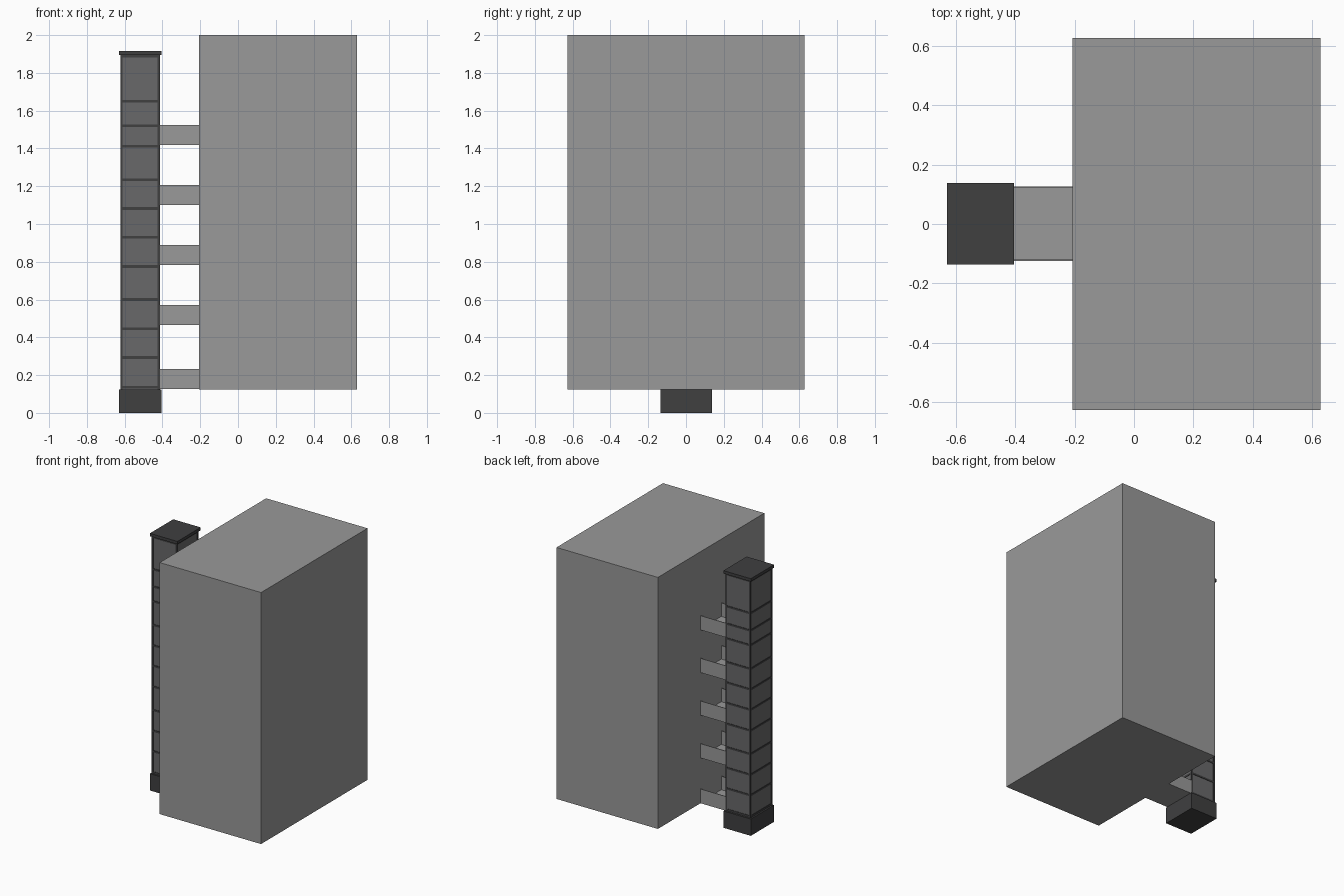
import bpy, bmesh
from mathutils import Matrix, Vector

if "Cube" in bpy.data.objects:
    bpy.data.objects.remove(bpy.data.objects["Cube"])


def material(name, v):
    m = bpy.data.materials.new(name)
    m.diffuse_color = (v, v, v * 1.02, 1)
    return m


DARK = material("dark_metal", 0.05)
PANEL = material("panel_grey", 0.14)
WALL = material("wall_grey", 0.32)
WALL.diffuse_color = (0.32, 0.32, 0.32, 1)


def boxes(name, spans, mat):
    """One object made of boxes given as (x0, x1, y0, y1, z0, z1)."""
    bm = bmesh.new()
    for x0, x1, y0, y1, z0, z1 in spans:
        centre = Vector((x0 + x1, y0 + y1, z0 + z1)) / 2
        size = Matrix.Diagonal((x1 - x0, y1 - y0, z1 - z0, 1))
        bmesh.ops.create_cube(bm, size=1, matrix=Matrix.Translation(centre) @ size)
    me = bpy.data.meshes.new(name)
    bm.to_mesh(me)
    bm.free()
    ob = bpy.data.objects.new(name, me)
    bpy.context.collection.objects.link(ob)
    me.materials.append(mat)
    return ob


# Main building block
boxes("building", [(-0.207, 0.629, -0.627, 0.627, 0.125, 2.0)], WALL)

# Lift shaft: base pit, cap and panelled core
X0, X1, Y = -0.623, -0.414, 0.128
boxes("shaft_base", [(-0.631, -0.405, -0.136, 0.138, 0, 0.125)], DARK)
boxes("shaft_cap", [(-0.631, -0.405, -0.136, 0.138, 1.895, 1.917)], DARK)
g = 0.004
boxes("shaft_panels", [(X0 + g, X1 - g, -Y + g, Y - g, 0.125, 1.895)], PANEL)

# Corner posts
w = 0.012
boxes("shaft_posts", [(x, x + w, y, y + w, 0.125, 1.895)
                      for x in (X0, X1 - w) for y in (-Y, Y - w)], DARK)

# Horizontal frame bands
bands = [0.135, 0.293, 0.446, 0.6, 0.775, 0.93, 1.082, 1.235, 1.411, 1.521, 1.65, 1.889]
e = 0.001
boxes("shaft_bands", [(X0 + e, X1 - e, -Y + e, Y - e, z - 0.007, z + 0.007)
                      for z in bands], DARK)

# Walkways: thin floor with a parapet on each side
for i, z in enumerate((0.126, 0.464, 0.782, 1.1, 1.418)):
    boxes(f"walkway_{i + 1}", [(X1, -0.207, -0.122, 0.124, z, z + 0.006)]
          + [(X1, -0.207, y, y + 0.005, z, z + 0.106) for y in (-0.125, 0.122)], WALL)

for m in bpy.data.materials:
    if m.users and not m.is_grease_pencil:
        m.use_nodes = True
        m.node_tree.nodes["Principled BSDF"].inputs["Base Color"].default_value = m.diffuse_color
